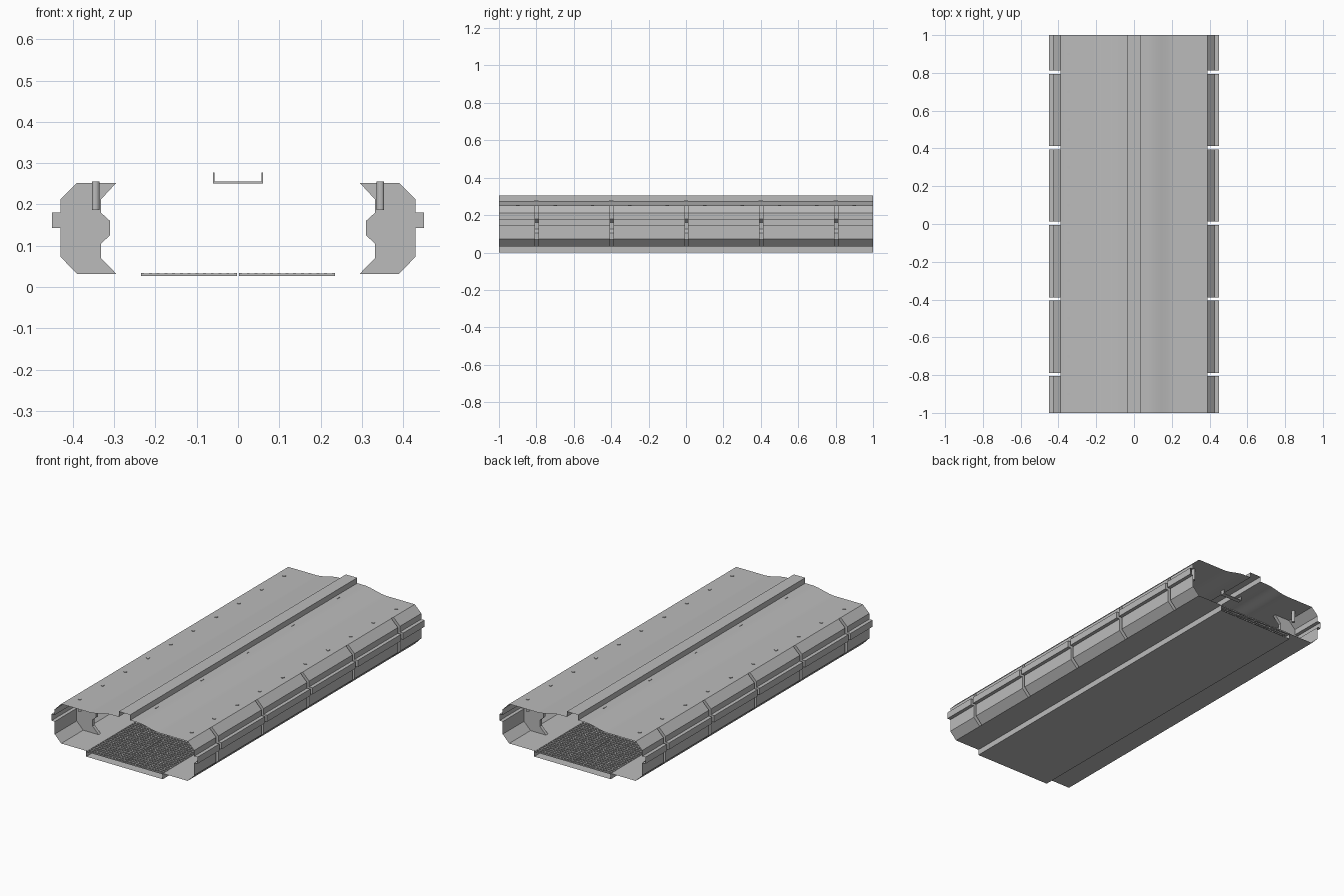
import bpy, bmesh, math

if "Cube" in bpy.data.objects:
    bpy.data.objects.remove(bpy.data.objects["Cube"])

grey = bpy.data.materials.new("steel_grey")
grey.diffuse_color = (0.5, 0.5, 0.5, 1)
grey.use_nodes = True
grey.node_tree.nodes["Principled BSDF"].inputs["Base Color"].default_value = grey.diffuse_color

HALF = 1.0                                    # half length along y
STATIONS = [-0.8, -0.4, 0.0, 0.4, 0.8]        # rib positions
SLOT = 0.009                                  # half width of a rib slot


def finish(bm, name, mirror=True):
    me = bpy.data.meshes.new(name)
    bm.to_mesh(me)
    bm.free()
    me.materials.append(grey)
    ob = bpy.data.objects.new(name, me)
    bpy.context.collection.objects.link(ob)
    if mirror:
        mod = ob.modifiers.new("mirror_x", 'MIRROR')
        mod.merge_threshold = 0.0005
    return ob


def sheet(bm, profile, y0, y1):
    """Thin sheet: an (x, z) profile swept along y."""
    rows = [[bm.verts.new((x, y, z)) for x, z in profile] for y in (y0, y1)]
    for i in range(len(profile) - 1):
        bm.faces.new((rows[0][i], rows[0][i + 1], rows[1][i + 1], rows[1][i]))


def box(bm, x0, x1, y0, y1, z0, z1):
    v = [bm.verts.new((x, y, z)) for x in (x0, x1) for y in (y0, y1) for z in (z0, z1)]
    for f in ((0, 1, 3, 2), (4, 6, 7, 5), (0, 4, 5, 1), (2, 3, 7, 6), (0, 2, 6, 4), (1, 5, 7, 3)):
        bm.faces.new([v[i] for i in f])


# Right-hand outline of the side wall, top to bottom, and the rib's inner edge
side = [(0.39, 0.252), (0.43, 0.212), (0.43, 0.18), (0.45, 0.18), (0.45, 0.143),
        (0.43, 0.143), (0.43, 0.073), (0.39, 0.032)]
inner = [(0.295, 0.032), (0.332, 0.07), (0.332, 0.105), (0.31, 0.125), (0.31, 0.16),
         (0.332, 0.18), (0.332, 0.212), (0.295, 0.252)]

# Top deck: centre ridge, smooth wave, flat edge
deck = [(0, 0.305), (0.035, 0.305), (0.035, 0.275)]
for i in range(13):
    t = i / 12
    deck.append((0.075 + 0.145 * t, 0.252 + 0.023 * (0.5 + 0.5 * math.cos(math.pi * t))))
deck.append((0.39, 0.252))
bm = bmesh.new()
sheet(bm, deck, -HALF, HALF)
top = finish(bm, "top_deck")
bpy.context.view_layer.objects.active = top
top.select_set(True)
bpy.ops.object.shade_smooth_by_angle(angle=math.radians(30))
top.select_set(False)

# Bottom sheet with the sunken centre pan
bm = bmesh.new()
sheet(bm, [(0.39, 0.032), (0.236, 0.032), (0.236, 0), (0, 0)], -HALF, HALF)
finish(bm, "bottom_pan")

# Side wall panels, separated by the rib slots
bm = bmesh.new()
starts = [-HALF] + [s + 0.003 + SLOT for s in STATIONS]
ends = [s + 0.003 - SLOT for s in STATIONS] + [HALF]
for y0, y1 in zip(starts, ends):
    sheet(bm, side, y0, y1)
finish(bm, "side_panels")

# Channel ribs: two plates joined by a web along the inner edge
bm = bmesh.new()
outline = side + inner
for s in STATIONS:
    y0, y1 = s + 0.003 - SLOT, s + 0.003 + SLOT
    sheet(bm, inner, y0, y1)
    bm.faces.new([bm.verts.new((x, y1, z)) for x, z in outline])
    bm.faces.new([bm.verts.new((x, y0, z)) for x, z in reversed(outline)])
finish(bm, "ribs")

# Hanging pins through the deck edge
bm = bmesh.new()
for s in STATIONS:
    for off in (-0.1, 0.1):
        geo = bmesh.ops.create_cone(bm, cap_ends=True, segments=12, radius1=0.009,
                                    radius2=0.009, depth=0.069)
        bmesh.ops.translate(bm, verts=geo["verts"], vec=(0.345, s + off, 0.2205))
finish(bm, "deck_pins")

# U-shaped straps below the ridge
bm = bmesh.new()
for s in STATIONS:
    box(bm, -0.061, 0.061, s - 0.012, s + 0.012, 0.251, 0.255)
    for x in (-0.059, 0.059):
        box(bm, x - 0.002, x + 0.002, s - 0.012, s + 0.012, 0.255, 0.277)
finish(bm, "ridge_straps", mirror=False)

# Floor grating: two halves of crossed bars
bm = bmesh.new()
for i in range(13):
    x = 0.006 + 0.225 * i / 12
    box(bm, x - 0.0035, x + 0.0035, -HALF, HALF, 0.027, 0.034)
n = 100
for i in range(n + 1):
    y = -HALF + 0.004 + (2 * HALF - 0.008) * i / n
    box(bm, 0.003, 0.234, y - 0.004, y + 0.004, 0.027, 0.033)
finish(bm, "floor_grating")
